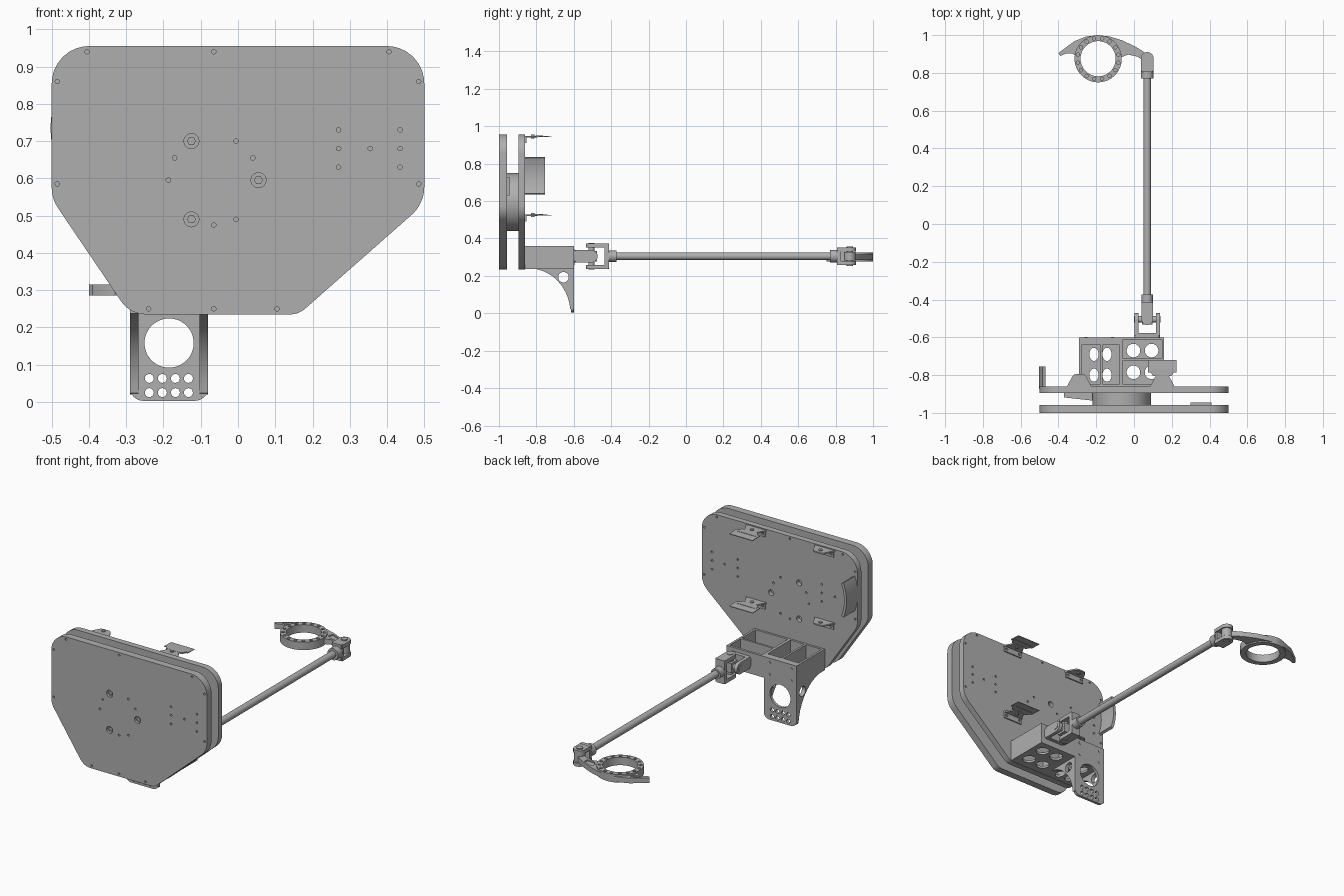
import bpy, bmesh, math
from mathutils import Vector

old = bpy.data.objects.get("Cube")
if old:
    bpy.data.objects.remove(old)

grey = bpy.data.materials.new("machined_grey")
grey.use_nodes = True
COL = (0.43, 0.43, 0.43, 1)
grey.diffuse_color = COL
grey.node_tree.nodes["Principled BSDF"].inputs["Base Color"].default_value = COL
parts = []


# ---- helpers ----
def place(axis, u, v, w):
    return {"x": (w, u, v), "y": (u, w, v), "z": (u, v, w)}[axis]


def circle(u, v, r, r2=None, n=32):
    return [(u + r * math.cos(2 * math.pi * i / n), v + (r2 or r) * math.sin(2 * math.pi * i / n))
            for i in range(n)]


def rect(u0, u1, v0, v1):
    return [(u0, v0), (u1, v0), (u1, v1), (u0, v1)]


def rounded(pts, radii, n=8):
    """Polygon with filleted corners."""
    out = []
    for i, (p, r) in enumerate(zip(pts, radii)):
        p = Vector(p)
        a = (Vector(pts[i - 1]) - p).normalized()
        b = (Vector(pts[(i + 1) % len(pts)]) - p).normalized()
        if r == 0:
            out.append(tuple(p))
            continue
        half = a.angle(b) / 2
        c = p + (a + b).normalized() * (r / math.sin(half))
        s, e = p + a * (r / math.tan(half)) - c, p + b * (r / math.tan(half)) - c
        out += [tuple(c + s.lerp(e, k / n).normalized() * r) for k in range(n + 1)]
    return out


def mesh_of(name, axis, solids):
    """Extrude each (outline, start, end) along the axis."""
    bm = bmesh.new()
    for pts, a, b in solids:
        f = bm.faces.new([bm.verts.new(place(axis, u, v, a)) for u, v in pts])
        ext = bmesh.ops.extrude_face_region(bm, geom=[f])["geom"]
        bmesh.ops.translate(bm, vec=Vector(place(axis, 0, 0, b - a)),
                            verts=[g for g in ext if isinstance(g, bmesh.types.BMVert)])
    bmesh.ops.recalc_face_normals(bm, faces=bm.faces)
    me = bpy.data.meshes.new(name)
    bm.to_mesh(me)
    bm.free()
    ob = bpy.data.objects.new(name, me)
    bpy.context.collection.objects.link(ob)
    return ob


def prism(name, axis, pts, a, b):
    ob = mesh_of(name, axis, [(pts, a, b)])
    ob.data.materials.append(grey)
    parts.append(ob)
    return ob


def cut(ob, axis, solids):
    """Subtract extruded outlines and keep the plain mesh."""
    tool = mesh_of("cutter", axis, solids)
    tool.hide_render = True
    mod = ob.modifiers.new("cut", "BOOLEAN")
    mod.operation, mod.solver, mod.object = "DIFFERENCE", "EXACT", tool
    dg = bpy.context.evaluated_depsgraph_get()
    me = bpy.data.meshes.new_from_object(ob.evaluated_get(dg))
    ob.modifiers.clear()
    ob.data = me
    bpy.data.objects.remove(tool)


# ---- two big plates with a drum between ----
outline = rounded([(-0.5, 0.955), (0.5, 0.955), (0.5, 0.532), (0.163, 0.235), (-0.29, 0.235), (-0.5, 0.545)],
                  [0.1, 0.1, 0.1, 0.06, 0.08, 0.1])
edge_holes = [(s * x, z) for s in (-1, 1) for x, z in ((0.405, 0.94), (0.485, 0.86), (0.485, 0.585))]
edge_holes += [(-0.065, 0.94), (-0.24, 0.25), (-0.065, 0.25), (0.105, 0.25)]
hub_holes = [(-0.005, 0.7), (0.04, 0.655), (-0.17, 0.655), (-0.187, 0.595), (-0.065, 0.475), (-0.005, 0.49)]
grid_holes = [(x, z) for x in (0.27, 0.435) for z in (0.63, 0.68, 0.73)] + [(0.355, 0.68)]
bolts = [(-0.125, 0.7), (0.055, 0.595), (-0.125, 0.49)]
small = edge_holes + hub_holes + grid_holes

front = prism("front_plate", "y", outline, -1, -0.958)
cut(front, "y", [(circle(x, z, 0.006, n=12), -1.01, -0.975) for x, z in small]
    + [(circle(x, z, 0.02), -1.01, -0.985) for x, z in bolts])
back = prism("back_plate", "y", outline, -0.895, -0.86)
cut(back, "y", [(circle(x, z, 0.006, n=12), -0.88, -0.85) for x, z in small + [(-x, z) for x, z in grid_holes]]
    + [(circle(x, z, 0.017), -0.885, -0.85) for x, z in bolts])
for x, z in bolts:
    prism("bolt_head", "y", circle(x, z, 0.012, n=6), -0.992, -0.98)
prism("hub_drum", "y", circle(-0.065, 0.595, 0.155, n=64), -0.96, -0.89)
prism("spacer_block", "y", rect(0.3, 0.41, 0.63, 0.73), -0.96, -0.945)
prism("wedge_strip", "z", [(-0.37, -0.895), (-0.22, -0.895), (-0.22, -0.935), (-0.37, -0.918)], 0.56, 0.63)

# ---- curved guard on the side edge ----
arc = [math.radians(180 + a) for a in range(-22, 23, 4)]
guard = [(-0.235 + 0.268 * math.cos(a), 0.735 + 0.268 * math.sin(a)) for a in arc]
guard += [(-0.235 + 0.252 * math.cos(a), 0.735 + 0.252 * math.sin(a)) for a in reversed(arc)]
prism("curved_guard", "y", guard, -0.87, -0.755)

# ---- four mounting brackets ----
for z in (0.945, 0.525):
    for x, wide in ((-0.29, False), (0.15, True)):
        flange = prism("bracket_flange", "y", rect(x - 0.06, x + 0.06, z - 0.035, z + 0.004), -0.862, -0.853)
        cut(flange, "y", [(circle(x + s * 0.045, z - 0.018, 0.007, n=12), -0.87, -0.84) for s in (-1, 1)])
        prism("bracket_tab", "z", rounded([(x - 0.065, -0.86), (x + 0.065, -0.86), (x + 0.03, -0.795),
                                           (x - 0.03, -0.795)], [0, 0, 0.025, 0.025]), z - 0.004, z + 0.004)
        prism("bracket_pin", "z", circle(x, -0.82, 0.01, n=16), z - 0.01, z + 0.01)
        if wide:
            prism("clip_body", "z", rounded([(x - 0.07, -0.765), (x + 0.07, -0.765), (x + 0.05, -0.805),
                                             (x - 0.05, -0.805)], [0.01] * 4, 3), z - 0.003, z + 0.005)
            prism("clip_plate", "x", [(-0.785, z), (-0.785, z + 0.004), (-0.72, z + 0.001), (-0.72, z - 0.003)],
                  x - 0.075, x + 0.075)

# ---- open tray with two bays ----
tray = prism("tray", "z", rect(-0.29, 0.16, -0.862, -0.6), 0.237, 0.36)
pockets = [rect(-0.277, -0.178, -0.848, -0.64), rect(-0.166, -0.077, -0.848, -0.64),
           rect(-0.06, 0.147, -0.712, -0.614), rect(-0.06, 0.147, -0.848, -0.724)]
cut(tray, "z", [(p, 0.25, 0.4) for p in pockets])
cut(tray, "z", [(circle(x, y, 0.024, 0.035), 0.2, 0.3) for x in (-0.212, -0.143) for y in (-0.69, -0.8)]
    + [(circle(x, y, 0.036), 0.2, 0.3) for x in (-0.003, 0.093) for y in (-0.67, -0.785)])
for x in (-0.255, -0.115):
    for z in (0.265, 0.335):
        prism("tray_screw", "y", circle(x, z, 0.008, n=12), -0.602, -0.597)

# ---- hanging plate and its curved gussets ----
hanger = prism("hanging_plate", "y", rounded(rect(-0.29, -0.08, 0.003, 0.3), [0.035, 0.035, 0, 0]), -0.616, -0.6)
cut(hanger, "y", [(circle(-0.185, 0.158, 0.066, n=48), -0.7, -0.5)]
    + [(circle(-0.238 + 0.035 * i, z, 0.012, n=16), -0.7, -0.5) for i in range(4) for z in (0.025, 0.063)])
curve = [(-0.84 + 0.222 * math.sin(t * math.pi / 32), 0.24 * math.cos(t * math.pi / 32)) for t in range(16)]
for x in (-0.29, -0.103):
    gusset = prism("gusset", "x", curve + [(-0.612, 0.02), (-0.604, 0.02), (-0.604, 0.24)], x, x + 0.023)
    cut(gusset, "x", [(circle(-0.655, 0.193, 0.028), x - 0.1, x + 0.1)])

# ---- universal joint ----
JX, JY, JZ = 0.07, -0.505, 0.305


def lug(name, axis, u0, u, v, r, a, b, toward):
    """Flat arm with a rounded eye; u runs along the shaft."""
    arcs = [math.radians(-90 + 15 * i) for i in range(13)]
    pts = [(u + toward * r * math.cos(t), v + r * math.sin(t)) for t in arcs] + [(u0, v + r), (u0, v - r)]
    if axis == "z":
        pts = [(q, p) for p, q in pts]
    return prism(name, axis, pts, a, b)


prism("yoke_base", "y", rounded(rect(0.003, 0.137, 0.272, 0.338), [0.015] * 4, 4), -0.602, -0.578)
prism("fork_base", "y", rounded(rect(0.04, 0.1, 0.237, 0.373), [0.012] * 4, 4), -0.435, -0.412)
for s in (-1, 1):
    xs = JX + s * 0.057
    lug("yoke_arm", "x", -0.59, JY, JZ, 0.033, xs - 0.01, xs + 0.01, 1)
    zs = JZ + s * 0.057
    lug("fork_arm", "z", -0.415, JY, JX, 0.03, zs - 0.011, zs + 0.011, -1)
prism("cross_pin_side", "x", circle(JY, JZ, 0.017), JX - 0.07, JX + 0.07)
prism("cross_pin_upright", "z", circle(JX, JY, 0.017), JZ - 0.071, JZ + 0.071)
prism("cross_block", "y", rect(JX - 0.028, JX + 0.028, JZ - 0.028, JZ + 0.028), JY - 0.028, JY + 0.028)
prism("fork_collar", "y", circle(JX, JZ, 0.03), -0.42, -0.372)

# ---- long rod and end fork ----
prism("long_rod", "y", circle(JX, JZ, 0.02), -0.4, 0.79)
prism("end_collar", "y", circle(JX, JZ, 0.034), 0.77, 0.812)
prism("end_fork_base", "y", rect(0.042, 0.098, 0.258, 0.352), 0.806, 0.828)
for z in (0.258, 0.33):
    lug("end_fork_arm", "z", 0.81, 0.876, JX, 0.034, z, z + 0.021, 1)
prism("end_pin", "z", circle(JX, 0.876, 0.018), 0.254, 0.357)
prism("arm_eye", "z", circle(JX, 0.876, 0.03), 0.282, 0.328)

# ---- ring with a curved horn and arm ----
RX, RY = -0.19, 0.875
crescent = [(0.085, 0.885), (0.045, 0.916), (0, 0.943), (-0.065, 0.973), (-0.13, 0.993), (-0.19, 1.0),
            (-0.255, 0.992), (-0.315, 0.968), (-0.36, 0.935), (-0.4, 0.905), (-0.39, 0.89), (-0.36, 0.902),
            (-0.33, 0.904), (-0.3, 0.885), (-0.29, 0.86), (-0.19, 0.84), (-0.09, 0.86), (-0.075, 0.88),
            (-0.03, 0.897), (0.02, 0.885), (0.06, 0.86)]
horn = prism("horn_arm", "z", crescent, 0.285, 0.315)
cut(horn, "z", [(circle(RX, RY, 0.095, n=64), 0.2, 0.4),
                ([(-0.37, 0.915), (-0.325, 0.918), (-0.3, 0.935), (-0.315, 0.955)], 0.308, 0.4),
                ([(0.0, 0.908), (0.0, 0.932), (-0.06, 0.958), (-0.07, 0.93), (-0.045, 0.908)], 0.308, 0.4)])
ring = prism("ring", "z", circle(RX, RY, 0.125, n=64), 0.278, 0.324)
cut(ring, "z", [(circle(RX, RY, 0.093, n=64), 0.2, 0.4)])
cut(ring, "z", [(circle(RX + 0.109 * math.cos(a), RY + 0.109 * math.sin(a), 0.009, n=12), 0.316, 0.4)
                for a in [math.pi * (i + 0.5) / 8 for i in range(16)]])

# ---- smooth round surfaces, keep edges sharp ----
bpy.ops.object.select_all(action="DESELECT")
for ob in parts:
    ob.select_set(True)
bpy.context.view_layer.objects.active = parts[0]
bpy.ops.object.shade_smooth_by_angle(angle=math.radians(30))
